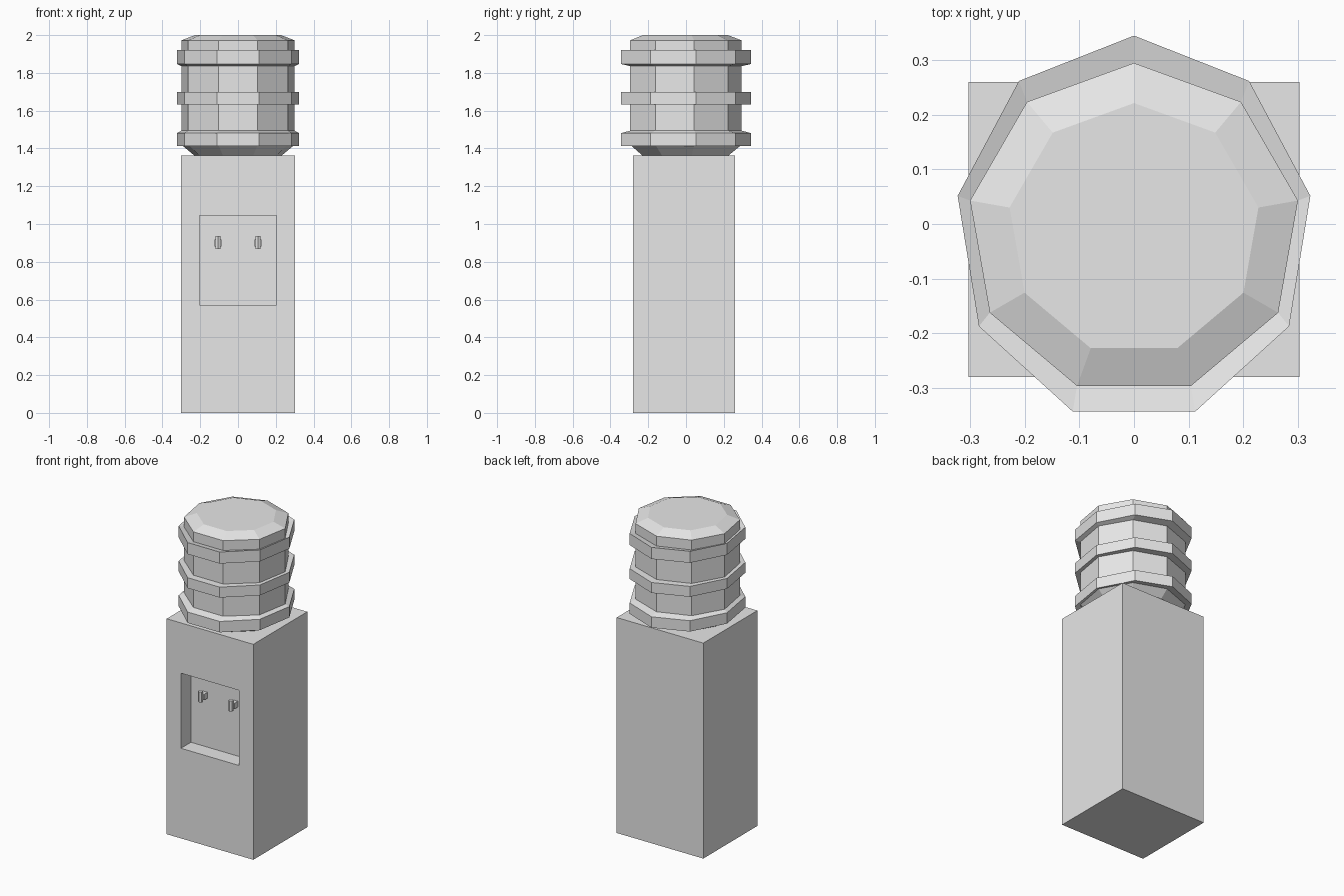
import bpy, bmesh, math
from mathutils import Matrix, Vector

if "Cube" in bpy.data.objects:
    bpy.data.objects.remove(bpy.data.objects["Cube"], do_unlink=True)

# Single plain grey finish
grey = bpy.data.materials.new("light grey")
grey.use_nodes = True
grey.diffuse_color = (0.8, 0.8, 0.8, 1)
grey.node_tree.nodes["Principled BSDF"].inputs["Base Color"].default_value = (0.8, 0.8, 0.8, 1)

CENTRE_Y = -0.01


def finish(bm, name):
    bmesh.ops.recalc_face_normals(bm, faces=bm.faces[:])
    mesh = bpy.data.meshes.new(name)
    bm.to_mesh(mesh)
    bm.free()
    mesh.materials.append(grey)
    obj = bpy.data.objects.new(name, mesh)
    bpy.context.scene.collection.objects.link(obj)
    return obj


def add_box(bm, low, high):
    low, high = Vector(low), Vector(high)
    matrix = Matrix.Translation((low + high) / 2) @ Matrix.Diagonal((*(high - low), 1))
    return bmesh.ops.create_cube(bm, size=1, matrix=matrix)["verts"]


# Cabinet: a tall box with a recessed dispensing bay in its front
bm = bmesh.new()
add_box(bm, (-0.303, -0.28, 0), (0.303, 0.26, 1.363))
bm.normal_update()
front = min(bm.faces, key=lambda f: f.calc_center_median().y)
bmesh.ops.inset_individual(bm, faces=[front], thickness=0.1)
for v in front.verts:
    v.co.x = math.copysign(0.203, v.co.x)
    v.co.z = 1.045 if v.co.z > 0.68 else 0.57
bay = bmesh.ops.extrude_discrete_faces(bm, faces=[front])["faces"][0]
bmesh.ops.translate(bm, verts=bay.verts[:], vec=(0, 0.1, 0))
finish(bm, "cabinet")

# Taps: a short block on the bay wall with an upright spout in front
for side, x in (("right", -0.106), ("left", 0.106)):
    bm = bmesh.new()
    add_box(bm, (x - 0.019, -0.215, 0.88), (x + 0.019, -0.178, 0.917))
    bmesh.ops.create_cone(bm, cap_ends=True, segments=6, radius1=0.014, radius2=0.014,
                          depth=0.068, matrix=Matrix.Translation((x, -0.222, 0.902)))
    finish(bm, side + "_tap")

# Bottle: nine-sided profile with three raised bands
CAP, WALL, BAND = (0.2315, 0.2315), (0.305, 0.305), (0.328, 0.355)
profile = [
    (CAP, 1.36), (WALL, 1.42),
    (BAND, 1.412), (BAND, 1.481), (WALL, 1.494),
    (WALL, 1.632), (BAND, 1.632), (BAND, 1.698), (WALL, 1.698),
    (WALL, 1.836), (BAND, 1.847), (BAND, 1.92), (WALL, 1.91),
    (WALL, 1.972), (CAP, 2.0),
]
SIDES = 9
bm = bmesh.new()
loops = []
for (rx, ry), z in profile:
    angles = [math.tau * i / SIDES for i in range(SIDES)]
    loops.append([bm.verts.new((rx * math.sin(a), CENTRE_Y + ry * math.cos(a), z))
                  for a in angles])
for lower, upper in zip(loops, loops[1:]):
    for i in range(SIDES):
        j = (i + 1) % SIDES
        bm.faces.new((lower[i], lower[j], upper[j], upper[i]))
bm.faces.new(loops[0])
bm.faces.new(loops[-1])
finish(bm, "water_bottle")
